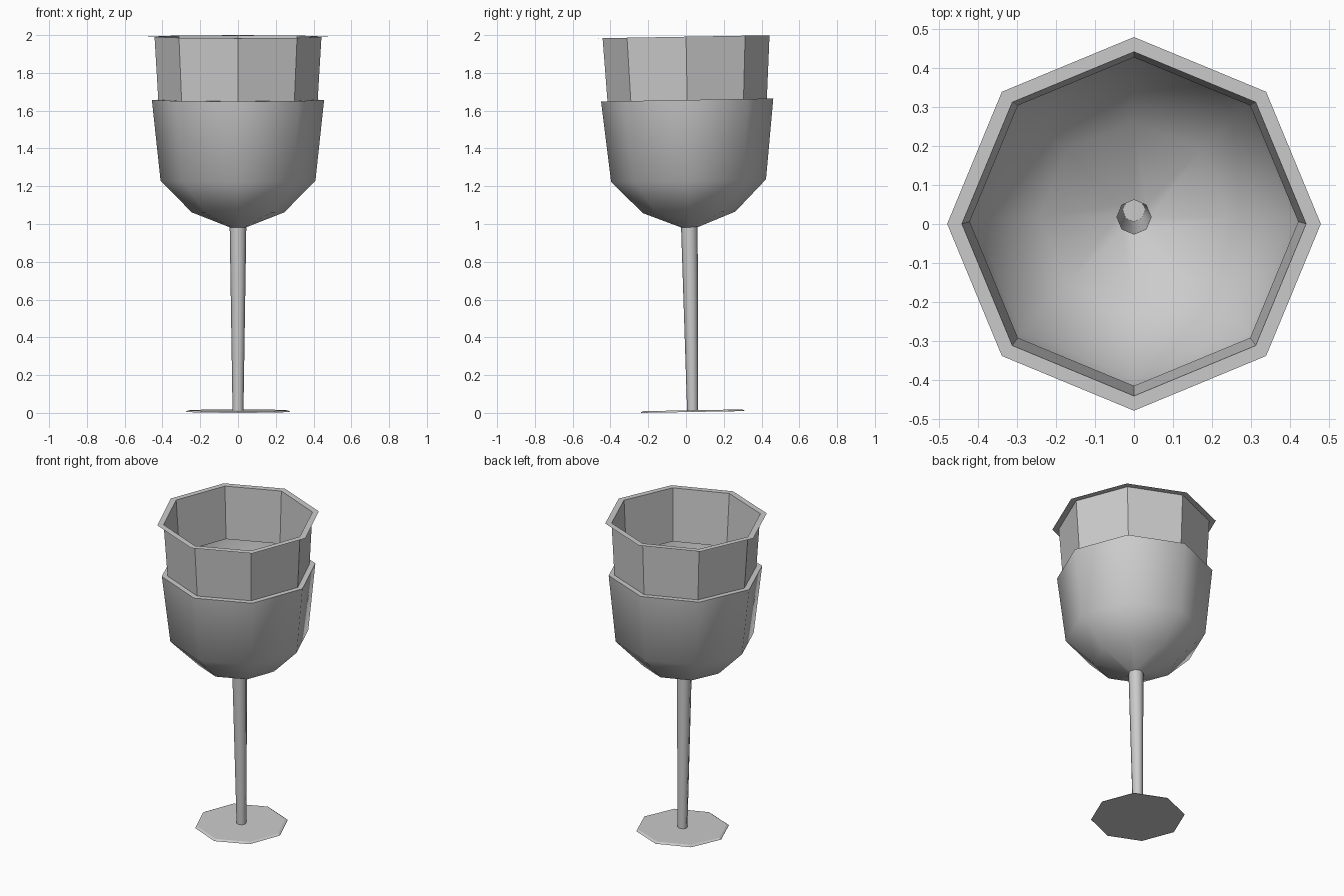
import bpy, bmesh
from math import sin, cos, pi, radians
from mathutils import Matrix

if "Cube" in bpy.data.objects:
    bpy.data.objects.remove(bpy.data.objects["Cube"])

SIDES = 8
# The whole goblet leans one degree about x
LEAN = Matrix.Translation((0, 0.035, 0.275 * sin(radians(1)))) @ Matrix.Rotation(radians(1), 4, 'X')


def lathe(name, profile, smooth, cap_ends=False):
    """Spin (radius, z) points around the axis as an octagonal shell."""
    bm = bmesh.new()
    rings = []
    for r, z in profile:
        rings.append([bm.verts.new((r * cos(2 * pi * i / SIDES), r * sin(2 * pi * i / SIDES), z))
                      for i in range(SIDES)])
    for a, b in zip(rings, rings[1:]):
        for i in range(SIDES):
            j = (i + 1) % SIDES
            bm.faces.new((a[i], a[j], b[j], b[i]))
    if cap_ends:
        bm.faces.new(rings[0][::-1])
        bm.faces.new(rings[-1])
    bm.transform(LEAN)
    mesh = bpy.data.meshes.new(name)
    bm.to_mesh(mesh)
    bm.free()
    obj = bpy.data.objects.new(name, mesh)
    bpy.context.collection.objects.link(obj)
    if smooth:
        bpy.ops.object.select_all(action='DESELECT')
        obj.select_set(True)
        bpy.context.view_layer.objects.active = obj
        bpy.ops.object.shade_smooth_by_angle(angle=radians(50))
    return obj


# Thin foot plate
lathe("foot", [(0.275, 0), (0.272, 0.004), (0.262, 0.009)], False, cap_ends=True)

# Hollow stem, open into the bowl
lathe("stem", [(0.029, 0.009), (0.044, 0.978)], True)

# Bowl with the ledge at its top
lathe("bowl", [(0.044, 0.978), (0.245, 1.057), (0.41, 1.225),
               (0.456, 1.652), (0.422, 1.652)], True)

# Upper collar and its flat outward rim
lathe("collar", [(0.422, 1.652), (0.442, 1.987)], False)
lathe("rim", [(0.48, 1.987), (0.442, 1.987)], False)
